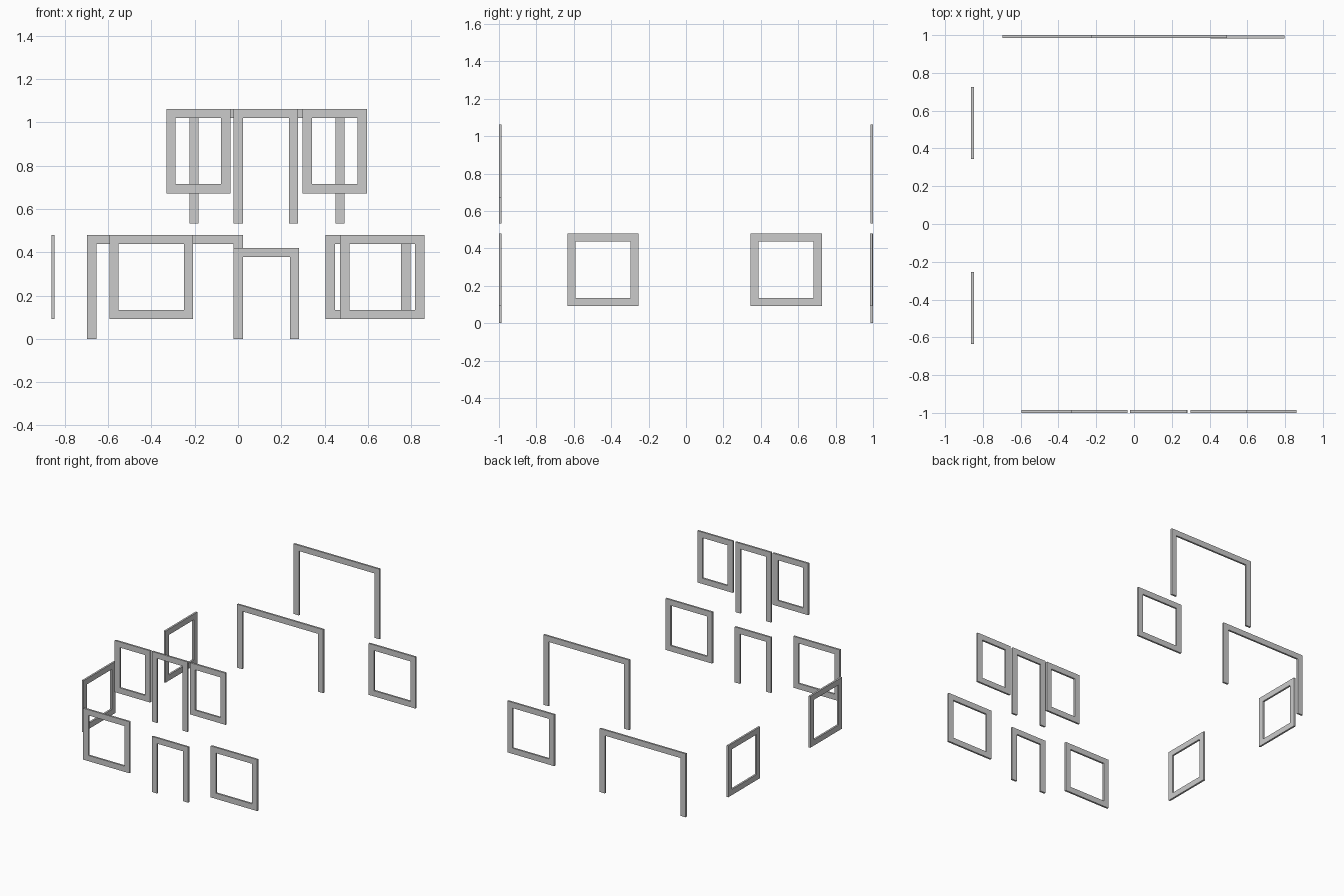
import bpy, bmesh

if "Cube" in bpy.data.objects:
    bpy.data.objects.remove(bpy.data.objects["Cube"])

W = 0.043   # width of the frame bars
T = 0.014   # depth of the frames


def frame(name, a0, a1, z0, z1, depth, axis="x", door=False):
    """Flat rectangular frame along an axis; doors are open at the bottom.
    depth is the lower coordinate on the other horizontal axis."""
    outer = [(a0, z0), (a0, z1), (a1, z1), (a1, z0)]
    zi = z0 if door else z0 + W
    inner = [(a0 + W, zi), (a0 + W, z1 - W), (a1 - W, z1 - W), (a1 - W, zi)]

    def place(p, d):
        return (p[0], d, p[1]) if axis == "x" else (d, p[0], p[1])

    bm = bmesh.new()
    o = [bm.verts.new(place(p, depth)) for p in outer]
    i = [bm.verts.new(place(p, depth)) for p in inner]
    for k in range(3 if door else 4):
        n = (k + 1) % 4
        bm.faces.new((o[k], o[n], i[n], i[k]))
    # give the flat ring its thickness
    ext = bmesh.ops.extrude_face_region(bm, geom=bm.faces[:], use_keep_orig=True)
    verts = [g for g in ext["geom"] if isinstance(g, bmesh.types.BMVert)]
    bmesh.ops.translate(bm, verts=verts, vec=(0, T, 0) if axis == "x" else (T, 0, 0))
    bmesh.ops.recalc_face_normals(bm, faces=bm.faces[:])
    mesh = bpy.data.meshes.new(name)
    bm.to_mesh(mesh)
    bm.free()
    obj = bpy.data.objects.new(name, mesh)
    bpy.context.collection.objects.link(obj)
    return obj


FRONT, BACK, SIDE = -1.0, 1.0 - T, -0.862
LOW, HIGH = (0.091, 0.48), (0.672, 1.063)   # window heights per storey

# front windows
frame("front_lower_window_left", -0.595, -0.207, *LOW, FRONT)
frame("front_lower_window_right", 0.472, 0.861, *LOW, FRONT)
frame("front_upper_window_left", -0.331, -0.035, *HIGH, FRONT)
frame("front_upper_window_right", 0.299, 0.596, *HIGH, FRONT)

# front doors
frame("front_door_frame", -0.02, 0.283, 0, 0.42, FRONT, door=True)
frame("front_balcony_door_frame", -0.02, 0.278, 0.533, 1.063, FRONT, door=True)

# back doors and window
frame("back_door_frame", -0.697, 0.022, 0, 0.48, BACK, door=True)
frame("back_balcony_door_frame", -0.225, 0.493, 0.533, 1.063, BACK, door=True)
frame("back_window", 0.405, 0.797, *LOW, BACK - 0.003)

# side windows
frame("side_window_front", -0.634, -0.254, *LOW, SIDE, axis="y")
frame("side_window_back", 0.345, 0.726, *LOW, SIDE, axis="y")
